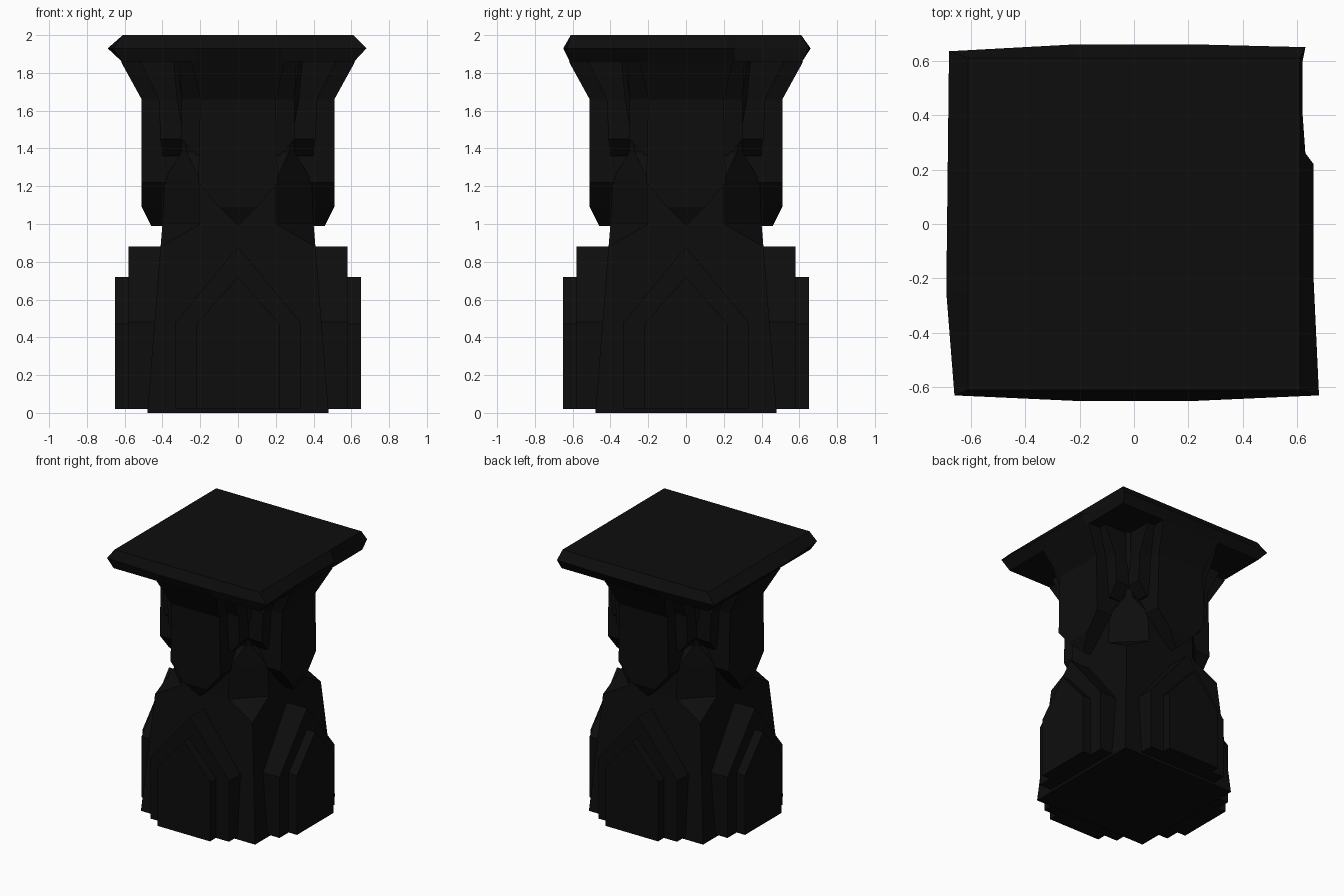
import bpy
import bmesh
import math

cube = bpy.data.objects.get("Cube")
if cube:
    bpy.data.objects.remove(cube, do_unlink=True)

# Single dark stone colour
stone = bpy.data.materials.new("black_stone")
stone.use_nodes = True
colour = (0.004, 0.004, 0.004, 1)
stone.diffuse_color = colour
stone.node_tree.nodes["Principled BSDF"].inputs["Base Color"].default_value = colour


def loft(name, rings, turn=0):
    """Join stacked rings of points into a closed, flat-shaded solid."""
    bm = bmesh.new()
    loops = [[bm.verts.new(p) for p in ring] for ring in rings]
    n = len(loops[0])
    for low, high in zip(loops, loops[1:]):
        for i in range(n):
            j = (i + 1) % n
            bm.faces.new((low[i], low[j], high[j], high[i]))
    bm.faces.new(loops[0][::-1])
    bm.faces.new(loops[-1])
    bmesh.ops.remove_doubles(bm, verts=bm.verts, dist=0.0005)
    bmesh.ops.recalc_face_normals(bm, faces=bm.faces)
    mesh = bpy.data.meshes.new(name)
    bm.to_mesh(mesh)
    bm.free()
    mesh.materials.append(stone)
    obj = bpy.data.objects.new(name, mesh)
    obj.rotation_euler.z = turn
    bpy.context.collection.objects.link(obj)
    return obj


def octagon(z, a, b):
    """Square of half width a whose corners are cut back to b."""
    return [(a, -b, z), (a, b, z), (b, a, z), (-b, a, z),
            (-a, b, z), (-a, -b, z), (-b, -a, z), (b, -a, z)]


def plate(name, rows, turn, back=0.15):
    """Face plate from rows of height, half width and reach."""
    rings = [[(-w, -out, z), (w, -out, z), (w, -back, z), (-w, -back, z)]
             for z, w, out in rows]
    loft(name, rings, turn)


# Tapered core with cut corners at the neck
core_rows = [(0, 0.48, 0.48), (0.88, 0.41, 0.41), (1.0, 0.40, 0.20),
             (1.23, 0.39, 0.20), (1.38, 0.30, 0.27), (1.86, 0.34, 0.32)]
loft("core", [octagon(*row) for row in core_rows])

# Stacked plates repeated on the four sides
plates = {
    "lower_wide_plate": [(0.02, 0.33, 0.58), (0.48, 0.33, 0.58), (0.88, 0, 0.58)],
    "lower_narrow_plate": [(0.02, 0.22, 0.65), (0.47, 0.22, 0.65), (0.72, 0, 0.65)],
    "upper_wide_plate": [(1.36, 0.22, 0.40), (1.45, 0.30, 0.41),
                         (1.66, 0.30, 0.42), (1.86, 0.31, 0.52)],
    "upper_narrow_plate": [(0.99, 0, 0.46), (1.09, 0.10, 0.51), (1.22, 0.21, 0.51),
                           (1.66, 0.20, 0.51), (1.86, 0.25, 0.62)],
}
for side, label in enumerate(("front", "left", "back", "right")):
    for part, rows in plates.items():
        plate(f"{label}_{part}", rows, side * math.pi / 2)

# Slightly uneven slab with a pointed rim
rim = [(-0.66, -0.63), (-0.22, -0.65), (0.23, -0.65), (0.68, -0.63),
       (0.66, -0.2), (0.66, 0.22), (0.63, 0.26), (0.62, 0.4), (0.62, 0.6),
       (0.63, 0.65), (0.23, 0.66), (-0.22, 0.66), (-0.68, 0.635), (-0.69, -0.25)]


def inset(limit, z):
    return [(max(-limit, min(limit, x)), max(-limit, min(limit, y)), z) for x, y in rim]


loft("cap_slab", [inset(0.615, 1.86), [(x, y, 1.93) for x, y in rim], inset(0.61, 2.0)])
